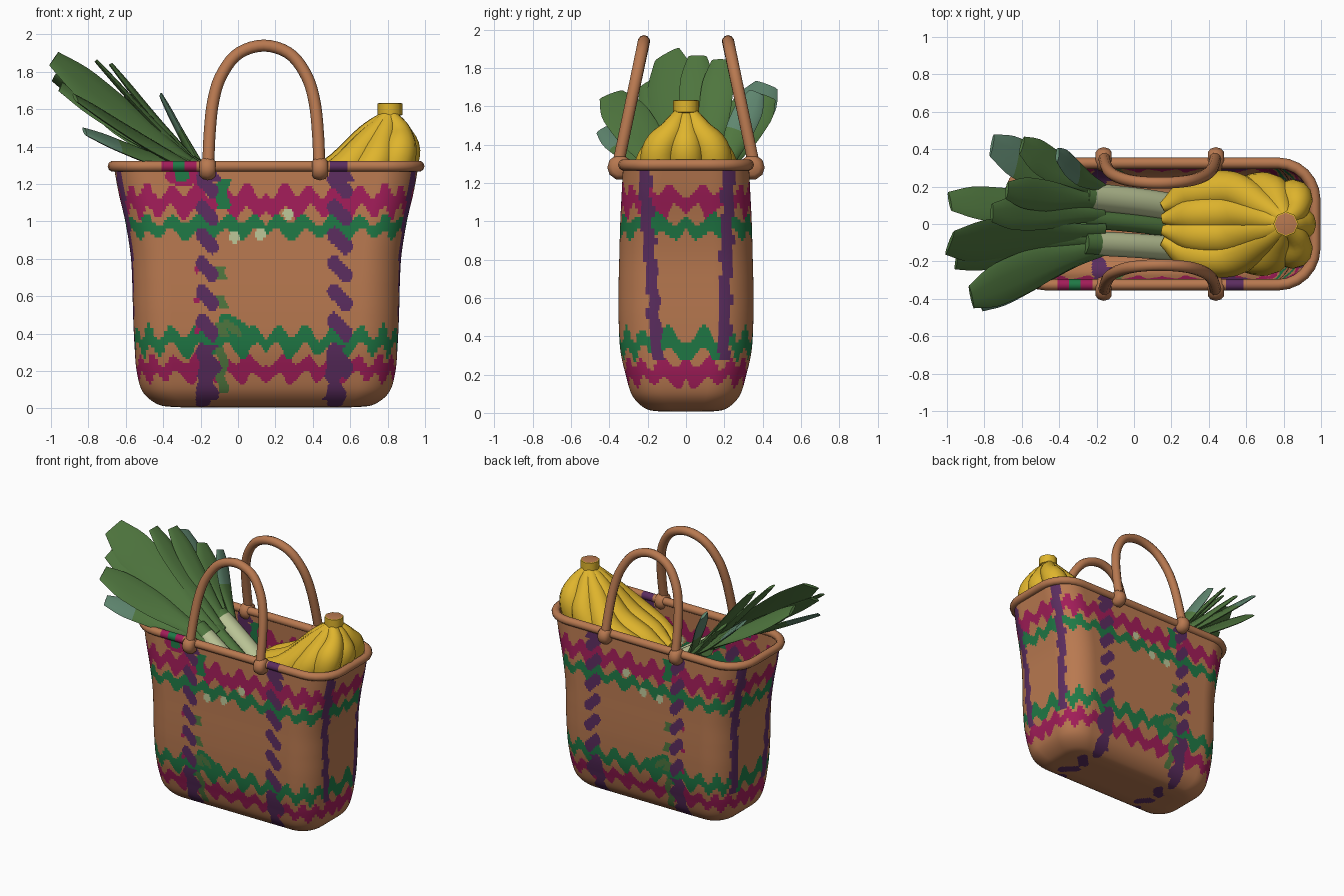
import bpy, math
from mathutils import Vector

if "Cube" in bpy.data.objects:
    bpy.data.objects.remove(bpy.data.objects["Cube"])

CX = 0.15  # basket centre in x
COLOURS = {
    "wicker tan": (0.48, 0.19, 0.08), "magenta": (0.36, 0.012, 0.10),
    "woven green": (0.014, 0.19, 0.06), "purple": (0.105, 0.026, 0.115),
    "leaf green": (0.08, 0.185, 0.05), "blue green": (0.115, 0.24, 0.16),
    "pale stalk": (0.50, 0.56, 0.31), "banana yellow": (0.74, 0.46, 0.026),
}
MATS = {}
for cname, c in COLOURS.items():
    MATS[cname] = bpy.data.materials.new(cname)
    MATS[cname].diffuse_color = (*c, 1)


def make(name, verts, faces, mats, angle=50):
    me = bpy.data.meshes.new(name)
    me.from_pydata(verts, [], faces)
    for m in mats:
        me.materials.append(MATS[m])
    me.polygons.foreach_set("use_smooth", [True] * len(me.polygons))
    me.set_sharp_from_angle(angle=math.radians(angle))
    ob = bpy.data.objects.new(name, me)
    bpy.context.collection.objects.link(ob)
    return ob


def spline(pts, n):
    """Catmull-Rom through points of any dimension, n samples evenly by index."""
    pts = [Vector(p) for p in pts]
    ext = [2 * pts[0] - pts[1]] + pts + [2 * pts[-1] - pts[-2]]
    out = []
    for i in range(n):
        f = i / (n - 1) * (len(pts) - 1)
        k = min(int(f), len(pts) - 2)
        u = f - k
        a, b, c, d = ext[k:k + 4]
        out.append(0.5 * (2 * b + (c - a) * u + (2 * a - 5 * b + 4 * c - d) * u * u
                          + (3 * b - a - 3 * c + d) * u ** 3))
    return out


def sweep(name, path, radii, mats, ref=(0, 0, 1), sides=10, closed=False, rule=None):
    """Elliptical tube along a path; radii = (width, thickness) per point."""
    n, ref, verts, faces = len(path), Vector(ref), [], []
    for i, p in enumerate(path):
        if closed:
            t = path[(i + 1) % n] - path[i - 1]
        else:
            t = path[min(i + 1, n - 1)] - path[max(i - 1, 0)]
        side = ref.cross(t).normalized()
        up = t.cross(side).normalized()
        for j in range(sides):
            a = math.tau * j / sides
            verts.append(p + side * math.cos(a) * radii[i][0] + up * math.sin(a) * radii[i][1])
    for i in range(n if closed else n - 1):
        for j in range(sides):
            k, m = (i + 1) % n, (j + 1) % sides
            faces.append((i * sides + j, i * sides + m, k * sides + m, k * sides + j))
    if not closed:
        faces.append(tuple(reversed(range(sides))))
        faces.append(tuple(range((n - 1) * sides, n * sides)))
    ob = make(name, verts, faces, mats)
    if rule:
        for q, poly in enumerate(ob.data.polygons):
            poly.material_index = rule(min(q // sides, n - 1) / n)
    return ob


def ring(hx, hy, z, nx=130, ny=40, nc=16):
    """Rounded rectangle, counter-clockwise from above."""
    r = min(0.2, hy * 0.6)
    ax, ay = hx - r, hy - r
    pts = []
    for q, (sx, sy) in enumerate([(1, 1), (-1, 1), (-1, -1), (1, -1)]):
        arc = [Vector((CX + sx * ax + r * math.cos(a), sy * ay + r * math.sin(a), z))
               for a in (math.pi / 2 * (q + i / nc) for i in range(nc + 1))]
        step = [Vector((-2 * ax, 0, 0)), Vector((0, -2 * ay, 0)),
                Vector((2 * ax, 0, 0)), Vector((0, 2 * ay, 0))][q]
        m = ny if q % 2 else nx
        pts += arc[:-1] + [arc[-1] + step * (i / m) for i in range(m)]
    return pts


def spot(x, z, cx, cz, rx, rz, slant=0):
    return ((x - cx) / rx) ** 2 + ((z - cz + slant * (x - cx)) / rz) ** 2 < 1


# Woven pattern: 0 tan, 1 magenta, 2 green, 3 purple, 4 leaf green, 5 pale
def weave(c):
    x, y, z = c
    dx = x - CX
    s = abs(dx) - abs(y)
    if abs(dx) > 0.6 and z > 0.28:  # upright stripes on the end walls
        wob = 0.008 * math.sin(z * 40)
        if abs(y + 0.13 + 0.07 * z + wob) < 0.031 or abs(y - 0.19 - 0.025 * z + wob) < 0.031:
            return 3
    for x0, low, size in ((-0.165, -0.16, 0.06), (0.545, 0.52, 0.068)):  # dashed uprights
        d = x - x0
        v = z + 0.35 - abs(y) + 0.6 * d + 0.01 * math.sin(d * 60)
        e = (((v - 0.59) / 0.155 + 0.5) % 1 - 0.5) * 0.155
        if (d / size) ** 2 + (e / 0.054) ** 2 < 1:
            return 3
        d = x - (low if z < 0.5 else x0) + 0.014 * math.sin(z * 50)
        if (z < 0.34 or z > 1.21) and abs(d) < 0.046 + 0.015 * math.sin(z * 37) and abs(y) > 0.24:
            return 3
    if abs(y) > 0.25:
        p = x + 0.085 + 0.012 * math.sin(z * 45)
        if abs(p) < 0.026 and (0.1 < z < 0.33 or abs((z - 0.05) % 0.15 - 0.07) < 0.035 and z < 0.8):
            return 4  # stray leaf shapes beside the left upright
        if abs(p) < 0.035 and 1.07 < z < 1.23:
            return 2
        if any(spot(x, z, a, b, 0.03, 0.03) for a, b in ((0.27, 1.04), (-0.02, 0.915), (0.12, 0.93))):
            return 5
        if spot(x, z, -0.03, 0.43, 0.05, 0.03, 0.6):
            return 4
        if spot(x, z, 0, 0.42, 0.1, 0.06, 0.6) or y < 0 and spot(x, z, -0.3, 1.25, 0.04, 0.04):
            return 2
        if y < 0 and spot(x, z, -0.29, 1.24, 0.1, 0.05):
            return 1
        if any(spot(x, z, -0.22, b, 0.016, 0.018) for b in (0.42, 0.58, 0.74)):
            return 1
    w = math.sin(math.tau * s / 0.135)
    w2 = math.sin(math.tau * s / 0.15 + 1.0)
    h = 0.01 * math.sin(s * 23)
    for mid, half, wave, idx in ((0.97, 0.04, 0.028 * w2, 2), (1.108, 0.058, 0.034 * w, 1),
                                 (0.36, 0.048, 0.04 * w2, 2), (0.212, 0.048, 0.03 * w, 1)):
        if abs(z - mid - wave) < half + h:
            return idx
    return 0


# Basket body: (half width, half depth, height) from floor to lip
profile = [(0.36, 0.02, 0.006), (0.50, 0.14, 0.008), (0.585, 0.215, 0.025), (0.66, 0.28, 0.09),
           (0.692, 0.315, 0.2), (0.703, 0.343, 0.33), (0.711, 0.352, 0.5), (0.715, 0.352, 0.66),
           (0.724, 0.348, 0.82), (0.753, 0.343, 1.0), (0.79, 0.335, 1.16), (0.815, 0.328, 1.3)]
rows = [ring(*p) for p in spline(profile, 125)]
N = len(rows[0])
verts = [v for r in rows for v in r]
faces = [(i * N + j, i * N + (j + 1) % N, (i + 1) * N + (j + 1) % N, (i + 1) * N + j)
         for i in range(len(rows) - 1) for j in range(N)]
faces.append(tuple(reversed(range(N))))
basket = make("basket_body", verts, faces, ["wicker tan", "magenta", "woven green", "purple",
                                            "leaf green", "pale stalk"])
for poly in basket.data.polygons:
    poly.material_index = weave(poly.center)
wall = basket.modifiers.new("wall", "SOLIDIFY")
wall.thickness, wall.offset = 0.02, -1

# Rolled rim with a few coloured wraps on the front
lip = ring(0.817, 0.325, 1.295, 40, 6, 6)
rim = sweep("basket_rim", lip, [(0.03, 0.03)] * len(lip),
            ["wicker tan", "magenta", "woven green", "purple"], closed=True)
for poly in rim.data.polygons:
    x, y, z = poly.center
    if y < -0.25:
        for lo, hi, idx in ((-0.40, -0.34, 1), (-0.34, -0.27, 2), (-0.27, -0.22, 1), (0.50, 0.57, 3)):
            if lo < x < hi:
                poly.material_index = idx

# Arched handles with collars wrapped round the rim
arch = [(-0.297, 0), (-0.29, 0.17), (-0.272, 0.34), (-0.23, 0.48), (-0.14, 0.6), (0, 0.645)]
arch += [(-a, b) for a, b in reversed(arch[:-1])]
for side, label in ((-1, "front"), (1, "back")):
    path = spline([(0.138 + a, side * (0.355 - 0.21 * b), 1.295 + b) for a, b in arch], 45)
    sweep(label + "_handle", path, [(0.032, 0.032)] * 45, ["wicker tan"], ref=(0, 1, 0))
    for px in (-0.162, 0.438):
        ends = [Vector((px + d, side * 0.345, 1.282)) for d in (-0.043, -0.028, 0, 0.028, 0.043)]
        sweep(label + "_handle_collar", ends, [(r, r) for r in (0.04, 0.058, 0.066, 0.058, 0.04)],
              ["wicker tan"], sides=10)


# Bananas: a fan lying to the left and a fan hanging on the right
def banana(pts, big=0.1):
    size = spline([(r, r) for r in (0.038, 0.7 * big, big, 0.92 * big, 0.025)], 21)
    sweep("banana", spline(pts, 21), size, ["banana yellow"], ref=(0, 1, 0), sides=12)


for s in (-1, -0.36, 0.3, 1):
    lift = 0.04 * (1 - abs(s))
    banana([(0.80, 0.025 * s, 1.56), (0.70, 0.085 * s, 1.425 + lift), (0.53, 0.175 * s, 1.225 + lift),
            (0.31, 0.16 * s, 1.13 + lift), (0.15, 0.09 * s, 1.13)], 0.105)
for s in (-1, 0, 1):
    banana([(0.82, 0.025 * s, 1.56), (0.865, 0.075 * s, 1.47), (0.88 - 0.02 * abs(s), 0.14 * s, 1.36),
            (0.79, 0.13 * s, 1.19), (0.62, 0.10 * s, 1.03)], 0.094)
for s in (-1, 1):
    banana([(0.81, 0.025 * s, 1.56), (0.78, 0.09 * s, 1.45), (0.73, 0.17 * s, 1.30),
            (0.60, 0.17 * s, 1.15), (0.45, 0.14 * s, 1.05)], 0.098)
stem = [Vector((0.812, 0, z)) for z in (1.5, 1.565, 1.57, 1.63, 1.632)]
sweep("banana_stem", stem, [(r, r) for r in (0.08, 0.055, 0.067, 0.067, 0.06)],
      ["banana yellow", "wicker tan"], ref=(0, 1, 0), sides=8, rule=lambda t: int(t > 0.7))

# Leek stalks, two pale and one green between them: start y, end y, radius, drop, pale share
for y0, y1, r, low, pale in ((0.09, 0.15, 0.075, 0, 0.82), (-0.13, -0.10, 0.065, 0, 0.8),
                             (-0.02, 0.03, 0.05, 0.01, 0)):
    path = spline([(0.2, y0, 0.98 - low), (0, (y0 + y1) / 2, 1.12 - low), (-0.27, y1, 1.3 - low)], 16)
    sweep("leek_stalk", path, [(r, r * 0.85)] * 16, ["pale stalk", "leaf green"],
          rule=lambda t: int(t >= pale))

# Leek leaves: tip, starting y, half width, facing direction, share of blue green at the tip
UP, FRONT, BACK = (0, 0, 1), (0, -0.45, 0.8), (0, 0.3, 0.8)
leaves = [
    ((-0.985, -0.10, 1.87), -0.05, 0.14, FRONT, 0), ((-0.985, 0.12, 1.77), 0.08, 0.10, BACK, 0),
    ((-0.87, -0.39, 1.66), -0.12, 0.12, (0, -0.3, 0.8), 0), ((-0.82, -0.43, 1.48), -0.14, 0.08, FRONT, 0.35),
    ((-0.76, 0.42, 1.71), 0.17, 0.115, BACK, 0.3), ((-0.60, 0.42, 1.65), 0.18, 0.095, BACK, 0),
    ((-0.41, 0.37, 1.67), 0.19, 0.075, (0.5, 0.3, 0.8), 0.5), ((-0.76, 0.06, 1.86), 0.05, 0.09, UP, 0),
    ((-0.68, 0.18, 1.84), 0.12, 0.085, UP, 0), ((-0.76, -0.10, 1.6), -0.10, 0.1, FRONT, 0),
    ((-0.95, -0.2, 1.72), -0.08, 0.09, FRONT, 0),
]
for tip, y0, w, face, blue in leaves:
    base, tip = Vector((-0.17, y0, 1.235)), Vector(tip)
    mid = base.lerp(tip, 0.5) + Vector((0, (y0 - tip.y) * 0.08, -0.01))
    widths = [(w * k, th) for k, th in ((0.45, 0.026), (0.5, 0.024), (0.7, 0.022), (0.92, 0.019),
                                        (1.0, 0.017), (0.95, 0.015), (0.55, 0.01))]
    sweep("leek_leaf", spline([base, mid, tip], 19), spline(widths, 19), ["leaf green", "blue green"],
          ref=face, sides=10, rule=lambda t: int(t > 1 - blue))

for m in bpy.data.materials:
    if m.users and not m.is_grease_pencil:
        m.use_nodes = True
        m.node_tree.nodes["Principled BSDF"].inputs["Base Color"].default_value = m.diffuse_color
